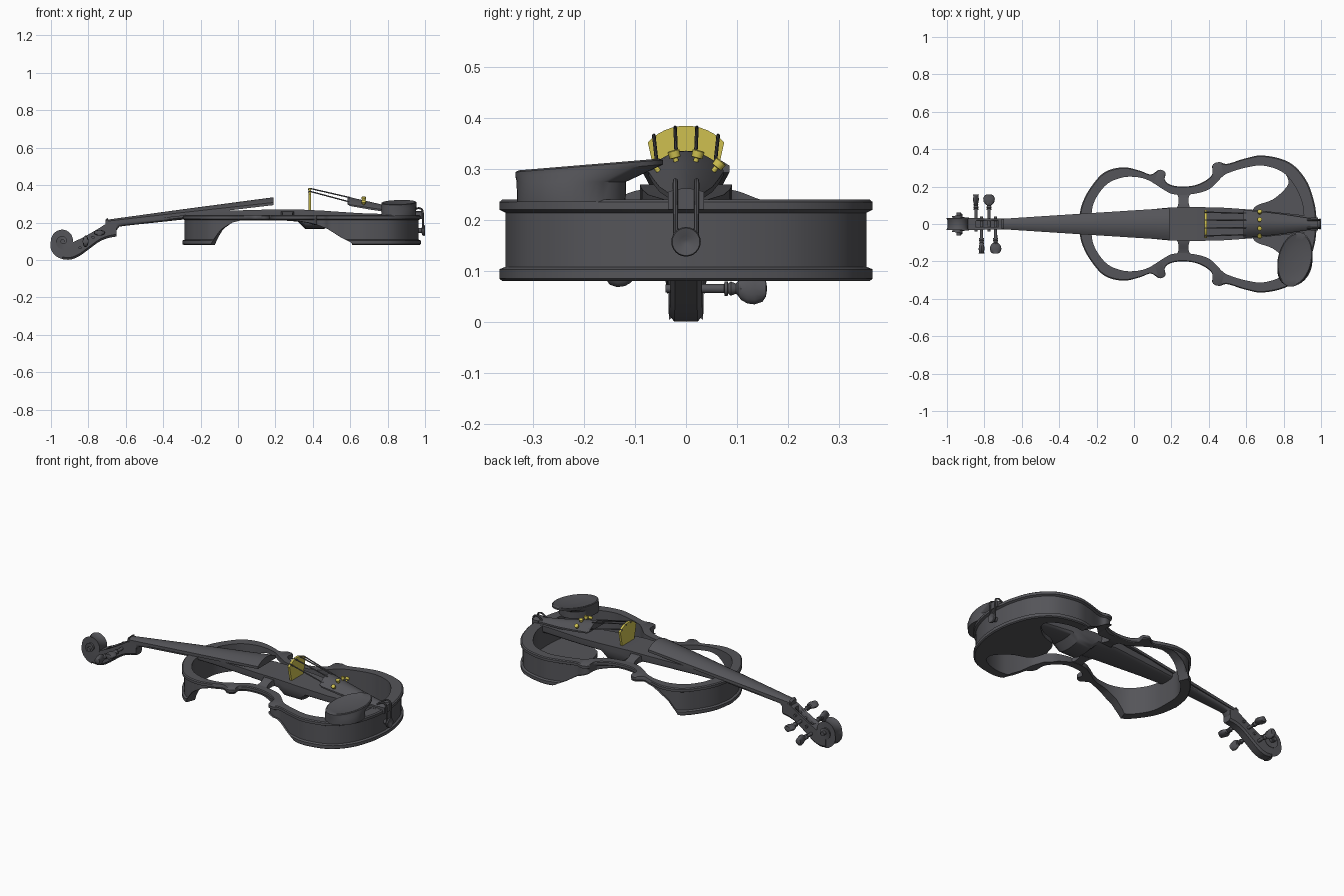
import bpy, bmesh, math
from mathutils import Vector

if "Cube" in bpy.data.objects:
    bpy.data.objects.remove(bpy.data.objects["Cube"])

gold = bpy.data.materials.new("yellow")
gold.diffuse_color = (0.62, 0.53, 0.08, 1)
gold.use_nodes = True
gold.node_tree.nodes["Principled BSDF"].inputs["Base Color"].default_value = gold.diffuse_color
dark = bpy.data.materials.new("charcoal")
dark.diffuse_color = (0.09, 0.09, 0.1, 1)
dark.use_nodes = True
dark.node_tree.nodes["Principled BSDF"].inputs["Base Color"].default_value = dark.diffuse_color


def build(name, verts, faces, mat=None, angle=35):
    me = bpy.data.meshes.new(name)
    me.from_pydata([tuple(v) for v in verts], [], faces)
    bm = bmesh.new()
    bm.from_mesh(me)
    bmesh.ops.recalc_face_normals(bm, faces=bm.faces)
    bm.to_mesh(me)
    bm.free()
    ob = bpy.data.objects.new(name, me)
    bpy.context.collection.objects.link(ob)
    me.materials.append(mat or dark)
    bpy.ops.object.select_all(action='DESELECT')
    ob.select_set(True)
    bpy.context.view_layer.objects.active = ob
    bpy.ops.object.shade_smooth_by_angle(angle=math.radians(angle))
    return ob


def loft(name, rings, mat=None, closed=False, angle=35):
    n, m = len(rings[0]), len(rings)
    verts = [p for r in rings for p in r]
    faces = []
    for i in range(m if closed else m - 1):
        a, b = i * n, (i + 1) % m * n
        faces += [(a + j, a + (j + 1) % n, b + (j + 1) % n, b + j) for j in range(n)]
    if not closed:
        faces += [tuple(range(n)), tuple(range((m - 1) * n, m * n))]
    return build(name, verts, faces, mat, angle)


def spline(pts, steps=6):
    # Catmull-Rom through points of any dimension
    out = []
    for i in range(len(pts) - 1):
        q = [pts[max(i - 1, 0)], pts[i], pts[i + 1], pts[min(i + 2, len(pts) - 1)]]
        for s in range(steps):
            t = s / steps
            out.append([b + .5 * t * (c - a + t * (2*a - 5*b + 4*c - d + t * (3*(b - c) + d - a)))
                        for a, b, c, d in zip(*q)])
    return out + [list(pts[-1])]


def lerp(table, x):
    for (x0, a), (x1, b) in zip(table, table[1:]):
        if x <= x1:
            return a + (b - a) * max(0, (x - x0) / (x1 - x0))
    return table[-1][1]


def lathe(name, origin, direction, profile, mat=None, n=16, flat=(1, 1)):
    # profile: (distance along direction, radius); wide parts may be flattened
    d, o = Vector(direction).normalized(), Vector(origin)
    u = Vector((0, 0, 1)).cross(d)
    u = u.normalized() if u.length > .01 else Vector((1, 0, 0))
    v = d.cross(u)
    return loft(name, [[o + d * h + (u * math.cos(k * math.tau / n) * (flat[0] if r > .02 else 1)
                + v * math.sin(k * math.tau / n) * (flat[1] if r > .02 else 1)) * r
                for k in range(n)] for h, r in profile], mat)


def tube(name, pts, r, mat=None, n=8):
    P = [Vector(p) for p in pts]
    rings = []
    for i, p in enumerate(P):
        d = (P[min(i + 1, len(P) - 1)] - P[max(i - 1, 0)]).normalized()
        u = Vector((0, 1, 0)).cross(d).normalized()
        v = d.cross(u)
        rings.append([p + (u * math.cos(k * math.tau / n) + v * math.sin(k * math.tau / n)) * r for k in range(n)])
    return loft(name, rings, mat)


def arched(x, w, top, edge, bot, n=12):
    # flat bottom, crowned top
    ring = [(x, w * (1 - 2 * k / n), edge + (top - edge) * (1 - (1 - 2 * k / n) ** 2)) for k in range(n + 1)]
    return ring + [(x, -w, bot), (x, w, bot)]


def keel(x, w, top, bot, p=.5, n=12):
    # flat top, rounded underside
    return [(x, w, top), (x, -w, top)] + [
        (x, -w * math.cos(k * math.pi / n), top - .3 * (top - bot) - .7 * (top - bot) * math.sin(k * math.pi / n) ** p)
        for k in range(n + 1)]


# body frame: paired outer / inner outline points, mirrored over y
half = [(-.298, 0, -.228, 0), (-.28, .10, -.222, .09), (-.235, .19, -.19, .16), (-.16, .275, -.135, .22),
        (-.06, .303, -.055, .25), (.03, .285, .02, .25), (.09, .265, .075, .235), (.135, .29, .11, .215),
        (.168, .275, .14, .195), (.165, .235, .165, .18), (.2, .208, .2, .162), (.27, .20, .26, .155),
        (.35, .215, .34, .165), (.415, .26, .40, .185), (.42, .315, .44, .22), (.455, .331, .475, .255),
        (.50, .322, .51, .275), (.6, .352, .6, .302), (.695, .366, .69, .312), (.83, .33, .79, .28),
        (.92, .235, .855, .21), (.965, .11, .90, .11), (.978, 0, .91, 0)]
up = spline(half)
loop = up + [(a, -b, c, -d) for a, b, c, d in up[-2:0:-1]]
arch = [(-.145, .08), (-.13, .11), (-.09, .165), (-.03, .2), (.02, .212), (.3, .212), (.4, .195),
        (.48, .165), (.55, .12), (.6, .095), (.62, .08)]
rings = []
for a, b, c, d in loop:
    zb = lerp(arch, a)
    o, i = Vector((a, b)), Vector((c, d))
    rib = o + (i - o).normalized() * .012
    rings.append([(p.x, p.y, max(z, zb)) for p, z in [
        (o, .235), (o, .22), (rib, .214), (rib, .108), (o, .103), (o, .085),
        (o * .9 + i * .1, .08), (i, .08), (i, .24), (o * .9 + i * .1, .24)]])
loft("body_frame", rings, closed=True)

# neck-through centre beam
beam = [(-.26, .05, .245, .215), (-.1, .06, .262, .215), (.19, .088, .27, .215), (.32, .09, .27, .205),
        (.36, .09, .268, .165), (.46, .088, .263, .165), (.5, .086, .26, .205), (.65, .075, .25, .2), (.95, .042, .24, .19)]
loft("centre_beam", [keel(*s, p=.4) for s in beam])

# back plate closing the lower end, and arms to the waist
edge = spline([(.61, 0), (.645, .09), (.74, .13), (.81, .19), (.825, .235), (.79, .30)], 5)
back = spline([(.94, 0), (.935, .06), (.925, .12), (.90, .18), (.87, .24), (.80, .31)], 5)
pairs = list(zip(edge, back))
plate = [(a, b, 1) for a, b in pairs[::-1]] + [(a, b, -1) for a, b in pairs[1:]]
loft("back_plate", [[(a[0], s * a[1], .081), (b[0], s * b[1], .081), (b[0], s * b[1], .108), (a[0], s * a[1], .108)]
                    for a, b, s in plate])
arm = [(.06, .05, .262, .225), (.10, .03, .257, .222), (.14, .027, .242, .215), (.165, .04, .236, .214), (.18, .055, .234, .214)]
for s in (1, -1):
    loft("waist_arm", [[(.265 - w, s * y, b), (.265 + w, s * y, b), (.265 + w, s * y, t), (.265 - w, s * y, t)]
                       for y, w, t, b in spline(arm, 4)])

# neck and fingerboard
loft("neck", [keel(*s) for s in [(-.665, .028, .205, .125), (-.655, .028, .207, .15), (-.635, .028, .208, .178),
                                 (-.6, .03, .21, .183), (-.3, .045, .245, .215), (-.15, .053, .26, .225)]])
loft("fingerboard", [arched(-.70, .028, .215, .207, .19), arched(-.3, .054, .27, .253, .235),
                     arched(.19, .085, .335, .307, .293)])
loft("nut", [arched(-.708, .026, .215, .209, .18), arched(-.696, .026, .225, .219, .18)])

# pegbox with open slot
box = spline([(-.94, .034, .06, .004), (-.90, .033, .085, .001), (-.86, .032, .105, .014), (-.82, .031, .125, .04),
              (-.75, .03, .165, .092), (-.70, .03, .195, .115), (-.65, .028, .207, .125)], 4)
pegbox = loft("pegbox", [[(x, w, t), (x, -w, t), (x, -w, b + .012), (x, -w * .7, b), (x, w * .7, b), (x, w, b + .012)]
                         for x, w, t, b in box])
slot = loft("slot_cutter", [[(x, y, z) for y, z in ((.017, t + .06), (-.017, t + .06), (-.017, t - .035), (.017, t - .035))]
                            for x, t in ((-.845, .114), (-.725, .18))])
slot.hide_render = True
slot.hide_set(True)
cut = pegbox.modifiers.new("slot", 'BOOLEAN')
cut.object, cut.operation, cut.solver = slot, 'DIFFERENCE', 'EXACT'

# scroll: stepped snail, widening toward the eye
R = [(0, .095), (.5, .064), (1, .063), (1.5, .054), (2, .043), (3, .028), (4, .014)]
W = [(0, .033), (1, .033), (2, .037), (3, .046), (4, .06)]
rings = []
for k in range(97):
    t = k / 24
    r, w, a = lerp(R, t), lerp(W, t), -math.pi / 2 - t * math.pi
    rings.append([(-.937 + q * math.cos(a), y, .099 + q * math.sin(a))
                  for q, y in ((r, w), (r * .9, w * .6), (r * .9, -w * .6), (r, -w), (.002, -w), (.002, w))])
loft("scroll", rings)
lathe("scroll_eye", (-.937, -.062, .099), (0, 1, 0), [(0, .012), (.124, .012)])

# tuning pegs
for x, z, s, flat in [(-.845, .065, 1, (.5, 1)), (-.815, .099, -1, (.5, 1)), (-.775, .12, 1, (1, .5)), (-.74, .145, -1, (1, .5))]:
    lathe("tuning_peg", (x, -.04 * s, z), (0, s, 0),
          [(0, .008), (.115, .009), (.116, .014), (.122, .014), (.123, .01), (.128, .014), (.138, .01), (.142, .014),
           (.148, .022), (.16, .029), (.175, .031), (.19, .026), (.197, .016), (.199, .004)], flat=flat)

# bridge
top = [(.075 * math.sin(a) / math.sin(.9), .352 + .033 * (math.cos(a) - math.cos(.9)) / (1 - math.cos(.9)))
       for a in [.9 - k * .15 for k in range(13)]]
face = top + [(-.055, .262), (.055, .262)]
loft("bridge", [[(x, y, z) for y, z in face] for x in (.378, .391)], gold)

# tailpiece, strings and fine tuners
tail = [(.585, .072, .336, .302, .297), (.6, .074, .335, .295, .288), (.7, .064, .312, .28, .27),
        (.8, .052, .289, .265, .255), (.945, .03, .262, .25, .24)]
loft("tailpiece", [arched(*s) for s in tail])
for y in (-.062, -.021, .021, .062):
    zt, zb, kz = .384 - 4.6 * y * y, .336 - 7 * y * y, .312 - 4.5 * y * y
    tube("string", [(.374, y * 1.02, zt - .004), (.386, y * 1.02, zt), (.60, y * .92, zb)], .0035)
    lathe("fine_tuner", (.672, y * .8, kz - .004), (0, y * 13, 1),
          [(0, .005), (.016, .005), (.017, .011), (.03, .012), (.032, .009)], gold, 12)

# tail gut, saddle and end button
for s in (-.021, .021):
    tube("tail_gut", spline([(.92, s, .25), (.95, s, .272), (.972, s, .276), (.988, s, .255), (.99, s * .95, .16)], 5), .005)
loft("saddle", [arched(.945, .035, .262, .255, .22), arched(.985, .035, .262, .255, .22)])
lathe("end_button", (.96, 0, .157), (1, 0, 0),
      [(0, .014), (.022, .014), (.024, .024), (.034, .029), (.04, .027), (.036, .012), (.032, .004)], n=24)

# chin rest: rings from the base up, over the rim, into the dish
N, rings = 40, []
for sc, lvl in ((.98, 0), (.99, 1), (1, 2), (1, 3), (.95, 4), (.75, 5), (.45, 6), (.1, 7)):
    ring = []
    for k in range(N):
        a = k * math.tau / N
        u, v = .092 * math.cos(a) * sc, .145 * math.sin(a) * sc
        x, y = .86 + u + v * .14, -.19 + v
        rim = .297 + .024 * max(0, (y + .335) / .29)
        if lvl < 2:
            y = -.334 + (y + .335) * .75
        z = (.235, .275, rim - .012, rim - .003, rim, rim - .006, rim - .01, rim - .012)[lvl]
        ring.append((x, y, z))
    rings.append(ring)
loft("chin_rest", rings)
